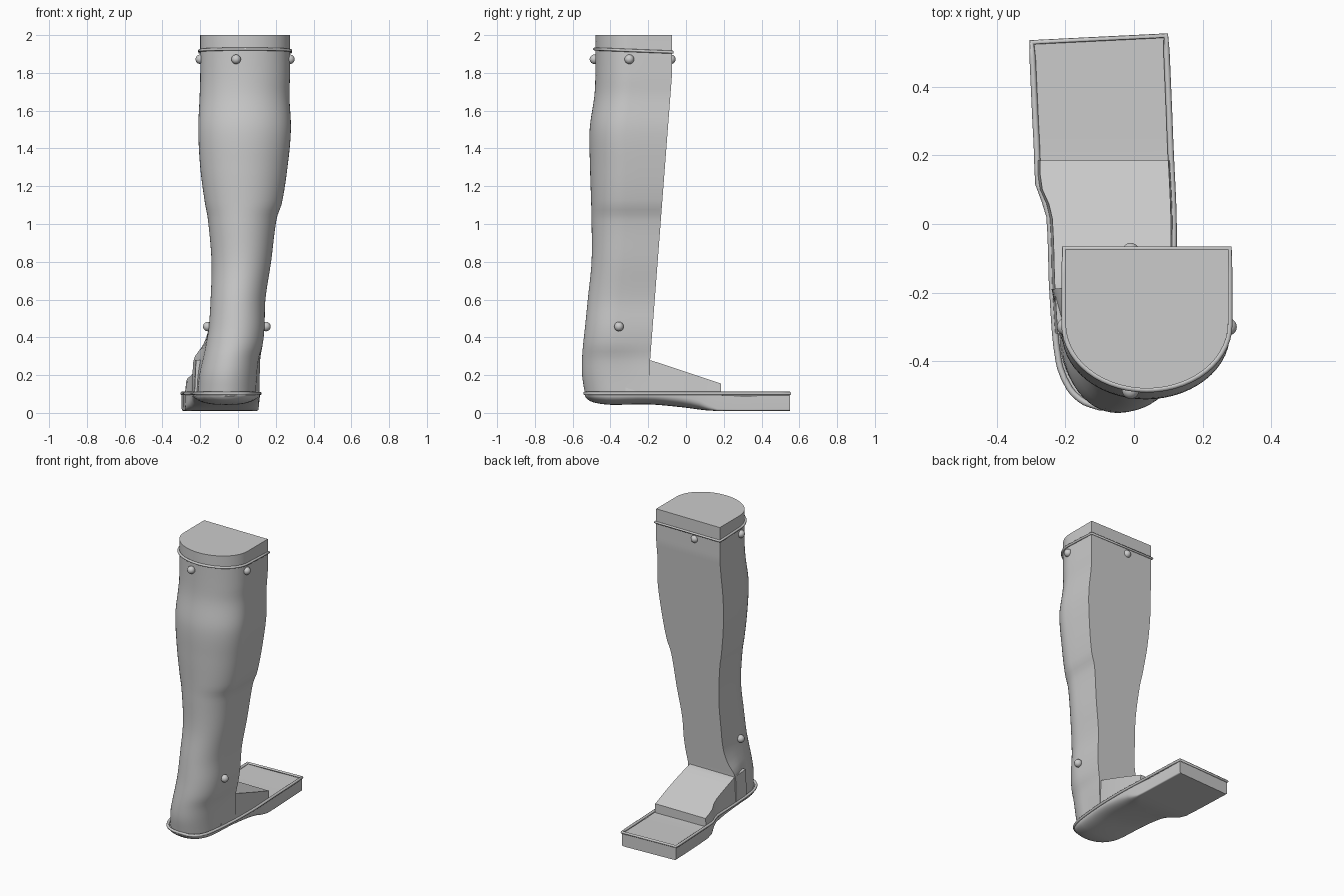
import bpy, bmesh, math
from mathutils import Vector

if "Cube" in bpy.data.objects:
    bpy.data.objects.remove(bpy.data.objects["Cube"])

grey = bpy.data.materials.new("plain_grey")
grey.use_nodes = True
grey.diffuse_color = (0.6, 0.6, 0.6, 1)
grey.node_tree.nodes["Principled BSDF"].inputs["Base Color"].default_value = (0.6, 0.6, 0.6, 1)


def finish(obj, angle=35):
    obj.data.materials.append(grey)
    bpy.ops.object.select_all(action="DESELECT")
    obj.select_set(True)
    bpy.context.view_layer.objects.active = obj
    bpy.ops.object.shade_smooth_by_angle(angle=math.radians(angle))


def loft(name, rings, angle=35):
    bm = bmesh.new()
    loops = [[bm.verts.new(p) for p in ring] for ring in rings]
    for a, b in zip(loops, loops[1:]):
        for i in range(len(a)):
            j = (i + 1) % len(a)
            bm.faces.new((a[i], a[j], b[j], b[i]))
    bm.faces.new(loops[0])
    bm.faces.new(loops[-1])
    bmesh.ops.recalc_face_normals(bm, faces=bm.faces)
    mesh = bpy.data.meshes.new(name)
    bm.to_mesh(mesh)
    bm.free()
    obj = bpy.data.objects.new(name, mesh)
    bpy.context.collection.objects.link(obj)
    finish(obj, angle)


def tube(name, points, radius):
    curve = bpy.data.curves.new(name, "CURVE")
    curve.dimensions = "3D"
    curve.bevel_depth = radius
    curve.bevel_resolution = 2
    spline = curve.splines.new("POLY")
    spline.points.add(len(points) - 1)
    for sp, p in zip(spline.points, points):
        sp.co = (*p, 1)
    spline.use_cyclic_u = True
    obj = bpy.data.objects.new(name, curve)
    bpy.context.collection.objects.link(obj)
    bpy.ops.object.select_all(action="DESELECT")
    obj.select_set(True)
    bpy.context.view_layer.objects.active = obj
    bpy.ops.object.convert(target="MESH")
    finish(bpy.context.object, 60)


def sample(keys, t):
    """Smooth interpolation of key rows whose first entry is the position."""
    i = max(k for k in range(len(keys) - 1) if keys[k][0] <= t or k == 0)
    a, b = keys[i], keys[i + 1]
    before, after = keys[max(i - 1, 0)], keys[min(i + 2, len(keys) - 1)]
    h = b[0] - a[0]
    u = (t - a[0]) / h
    out = []
    for c in range(1, len(a)):
        m0 = (b[c] - before[c]) / (b[0] - before[0]) * h
        m1 = (after[c] - a[c]) / (after[0] - a[0]) * h
        out.append((2*u**3 - 3*u*u + 1) * a[c] + (u**3 - 2*u*u + u) * m0
                   + (3*u*u - 2*u**3) * b[c] + (u**3 - u*u) * m1)
    return out


# Leg: height, back left x, back right x, mid left x, mid right x, front y, curve depth
LEG = [
    (0.10, -0.24, 0.112, -0.215, 0.095, -0.535, 0.20),
    (0.20, -0.24, 0.115, -0.205, 0.10, -0.55, 0.20),
    (0.29, -0.232, 0.118, -0.185, 0.11, -0.55, 0.19),
    (0.36, -0.185, 0.13, -0.17, 0.13, -0.545, 0.18),
    (0.45, -0.155, 0.14, -0.155, 0.14, -0.535, 0.17),
    (0.60, -0.145, 0.145, -0.145, 0.145, -0.52, 0.17),
    (0.80, -0.14, 0.175, -0.14, 0.175, -0.50, 0.17),
    (1.03, -0.16, 0.205, -0.16, 0.205, -0.50, 0.18),
    (1.11, -0.175, 0.232, -0.175, 0.232, -0.502, 0.18),
    (1.30, -0.20, 0.262, -0.20, 0.262, -0.508, 0.19),
    (1.50, -0.21, 0.28, -0.21, 0.28, -0.51, 0.19),
    (1.68, -0.203, 0.272, -0.203, 0.272, -0.485, 0.19),
    (1.78, -0.20, 0.275, -0.20, 0.275, -0.48, 0.19),
    (2.00, -0.20, 0.275, -0.20, 0.275, -0.48, 0.19),
]


def back_y(z):
    return -0.19 + 0.115 * min(1, max(0, (z - 0.28) / 1.5))


def d_section(z, grow=0.0):
    bl, br, ml, mr, front, depth = sample(LEG, z)
    bl, ml, front = bl - grow, ml - grow, front - grow
    br, mr, back = br + grow, mr + grow, back_y(z) + grow
    start = front + depth
    cx, rx = (ml + mr) / 2, (mr - ml) / 2
    pts = [Vector((br, back, z)), Vector((bl, back, z))]
    pts += [Vector((bl + (ml - bl) * k / 3, back + (start - back) * k / 3, z)) for k in (1, 2)]
    for k in range(29):
        a = math.pi * k / 28
        pts.append(Vector((cx - rx * math.cos(a), start - depth * math.sin(a), z)))
    pts += [Vector((br + (mr - br) * k / 3, back + (start - back) * k / 3, z)) for k in (2, 1)]
    return pts


loft("leg", [d_section(0.10 + 1.90 * i / 76) for i in range(77)])

# Cuff rim, dipping slightly towards the back
cuff = d_section(1.915, 0.004)
for p in cuff:
    p.z = 1.918 - 0.04 * (p.y + 0.28)
tube("cuff_rim", cuff, 0.008)

# Sole: y, left x, right x, bottom z, squareness
SOLE = [
    (-0.535, -0.10, 0.0, 0.088, 2),
    (-0.52, -0.145, 0.035, 0.07, 2),
    (-0.48, -0.188, 0.07, 0.053, 2.2),
    (-0.40, -0.22, 0.093, 0.043, 2.5),
    (-0.20, -0.238, 0.112, 0.045, 2.5),
    (-0.05, -0.243, 0.116, 0.033, 3),
    (0.04, -0.25, 0.115, 0.022, 4),
    (0.11, -0.278, 0.112, 0.013, 8),
    (0.19, -0.282, 0.108, 0.01, 30),
    (0.54, -0.298, 0.093, 0.01, 30),
]
RIM_Z = 0.10


def shear(x, y):
    return y + (0.05 * (x + 0.1) if y > 0.3 else 0)


def sole_section(y):
    left, right, bottom, power = sample(SOLE, y)
    cx, rx = (left + right) / 2, (right - left) / 2
    ring = []
    for k in range(25):
        a = math.pi * k / 24
        c, s = math.cos(a), math.sin(a)
        x = cx - rx * math.copysign(abs(c) ** (2 / power), c)
        ring.append((x, shear(x, y), RIM_Z - (RIM_Z - bottom) * max(s, 0) ** (2 / power)))
    return ring


stations = [-0.535, -0.528, -0.52, -0.51, -0.495, -0.48, -0.45, -0.42] + [-0.4 + 0.047 * i for i in range(21)]
loft("sole", [sole_section(y) for y in stations])

# Rim running around the whole foot
left_side, right_side = [], []
for y in stations:
    left, right = sample(SOLE, y)[:2]
    left_side.append((left, shear(left, y), RIM_Z + 0.003))
    right_side.append((right, shear(right, y), RIM_Z + 0.003))
tube("foot_rim", left_side + right_side[::-1], 0.009)

# Instep wedge between the leg and the toe plate
wedge = []
for i in range(13):
    y = -0.32 + 0.505 * i / 12
    left, right = sample(SOLE, y)[:2]
    top = 0.28 - (y + 0.19) / 3 if y > -0.19 else 0.28
    lean = 0.008
    wedge.append([(left, y, 0.095), (right - 0.003, y, 0.095),
                  (right - lean, y, top), (left + lean, y, top)])
loft("instep", wedge, 30)

# Round studs at the cuff and the ankle
STUDS = {
    "cuff_stud_front": (-0.01, -0.485, 1.872), "cuff_stud_back": (-0.01, -0.08, 1.872),
    "cuff_stud_right": (-0.2, -0.3, 1.872), "cuff_stud_left": (0.275, -0.3, 1.872),
    "ankle_stud_right": (-0.16, -0.355, 0.457), "ankle_stud_left": (0.148, -0.355, 0.457),
}
for name, place in STUDS.items():
    bpy.ops.mesh.primitive_uv_sphere_add(segments=20, ring_count=12, radius=0.025, location=place)
    stud = bpy.context.object
    stud.name = name
    finish(stud, 60)
